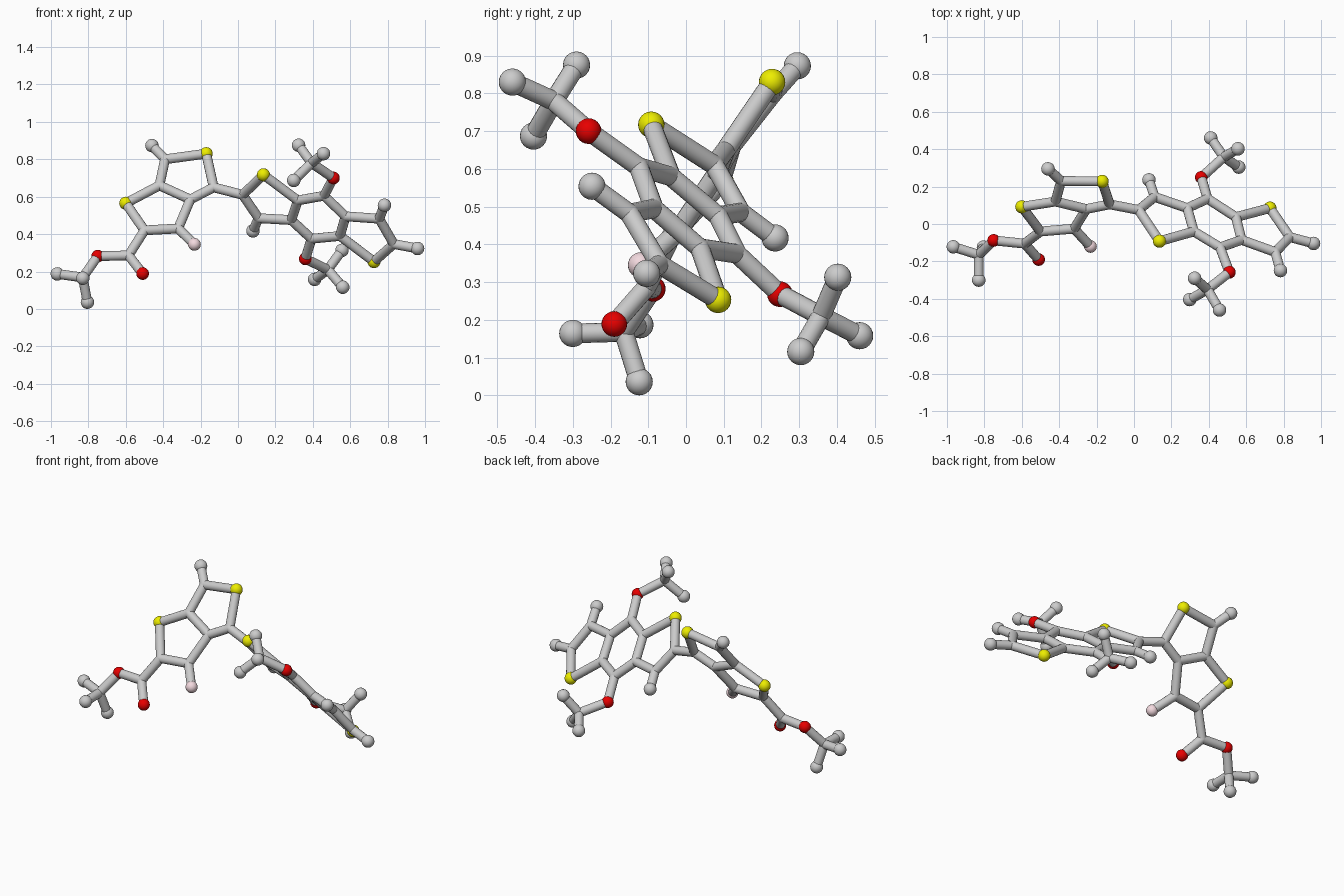
import bpy, bmesh
from mathutils import Vector, Matrix

if "Cube" in bpy.data.objects:
    bpy.data.objects.remove(bpy.data.objects["Cube"])

STICK, BALL = 0.026, 0.036


def material(name, rgb):
    m = bpy.data.materials.new(name)
    m.diffuse_color = (*rgb, 1)
    m.use_nodes = True
    m.node_tree.nodes["Principled BSDF"].inputs["Base Color"].default_value = m.diffuse_color
    return m


YELLOW = material("yellow", (0.85, 0.85, 0.0))
RED = material("red", (0.8, 0.0, 0.0))
PINK = material("pale_pink", (0.9, 0.7, 0.74))


def finish(name, bm, mat=None):
    me = bpy.data.meshes.new(name)
    bm.to_mesh(me)
    bm.free()
    ob = bpy.data.objects.new(name, me)
    bpy.context.collection.objects.link(ob)
    if mat:
        me.materials.append(mat)
    bpy.context.view_layer.objects.active = ob
    ob.select_set(True)
    bpy.ops.object.shade_smooth_by_angle()
    ob.select_set(False)


def ball(bm, p, r):
    bmesh.ops.create_uvsphere(bm, u_segments=24, v_segments=12, radius=r,
                              matrix=Matrix.Translation(p))


def stick(bm, a, b):
    a, b = Vector(a), Vector(b)
    rot = (b - a).to_track_quat('Z', 'Y').to_matrix().to_4x4()
    bmesh.ops.create_cone(bm, cap_ends=True, segments=16, radius1=STICK,
                          radius2=STICK, depth=(b - a).length,
                          matrix=Matrix.Translation((a + b) / 2) @ rot)


def frame(name, atoms, chains):
    """Sticks along each chain, with rounded joints and balls on the loose ends."""
    bm = bmesh.new()
    links = {}
    for chain in chains:
        names = chain.split()
        for a, b in zip(names, names[1:]):
            stick(bm, atoms[a], atoms[b])
            links[a] = links.get(a, 0) + 1
            links[b] = links.get(b, 0) + 1
    for k, n in links.items():
        if k[0] == "m":
            ball(bm, atoms[k], BALL)
        elif k[0] == "c":
            ball(bm, atoms[k], STICK)
    finish(name, bm)
    for key, label, mat, r in (("s", "sulfur", YELLOW, 0.035), ("o", "oxygen", RED, 0.034),
                               ("f", "fluorine", PINK, 0.034)):
        for k, p in atoms.items():
            if k[0] == key:
                bm = bmesh.new()
                ball(bm, p, r)
                finish(f"{name}_{label}_ball", bm, mat)


# left double ring with its ester tail
left = {
    "s1": (-0.17, 0.228, 0.83), "m1": (-0.46, 0.295, 0.873), "c1": (-0.39, 0.23, 0.80),
    "c2": (-0.42, 0.12, 0.66), "s2": (-0.60, 0.092, 0.565), "c3": (-0.50, -0.04, 0.42),
    "c4": (-0.32, -0.025, 0.43), "c5": (-0.255, 0.08, 0.585), "c6": (-0.13, 0.105, 0.65),
    "f1": (-0.233, -0.12, 0.345), "c7": (-0.585, -0.105, 0.286), "o1": (-0.51, -0.19, 0.189),
    "o2": (-0.75, -0.088, 0.282), "c8": (-0.83, -0.165, 0.168), "m2": (-0.966, -0.122, 0.187),
    "m3": (-0.805, -0.124, 0.036), "m4": (-0.83, -0.30, 0.164), "c9": (0.025, 0.075, 0.61),
}
frame("left_ring", left, ["c6 s1 c1 c2 c5 c6 c9", "c1 m1", "c2 s2 c3 c4 c5", "c4 f1",
                          "c3 c7 o1", "c7 o2 c8 m2", "m3 c8 m4"])

# right triple ring with its two branched side arms
right = {
    "c1": (0.025, 0.075, 0.61), "s1": (0.136, -0.092, 0.717), "c2": (0.11, 0.145, 0.485),
    "m1": (0.08, 0.236, 0.417), "c3": (0.285, 0.085, 0.475), "c4": (0.32, -0.04, 0.58),
    "c5": (0.46, -0.125, 0.605), "c6": (0.575, -0.085, 0.495), "c7": (0.545, 0.037, 0.39),
    "c8": (0.393, 0.135, 0.375), "s2": (0.727, 0.085, 0.253), "c9": (0.833, -0.07, 0.347),
    "m2": (0.96, -0.104, 0.323), "c10": (0.755, -0.15, 0.482), "m3": (0.783, -0.249, 0.554),
    "o1": (0.51, -0.258, 0.70), "c11": (0.393, -0.35, 0.78), "m4": (0.324, -0.29, 0.875),
    "m5": (0.457, -0.46, 0.83), "m6": (0.298, -0.404, 0.687),
    "o2": (0.36, 0.249, 0.268), "c12": (0.48, 0.358, 0.21), "m7": (0.556, 0.402, 0.313),
    "m8": (0.41, 0.46, 0.158), "m9": (0.56, 0.304, 0.116),
}
frame("right_ring", right, ["c1 s1 c4 c3 c2 c1", "c2 m1", "c4 c5 c6 c7 c8 c3",
                            "c7 s2 c9 c10 c6", "c9 m2", "c10 m3", "c5 o1 c11 m4",
                            "m5 c11 m6", "c8 o2 c12 m7", "m8 c12 m9"])
